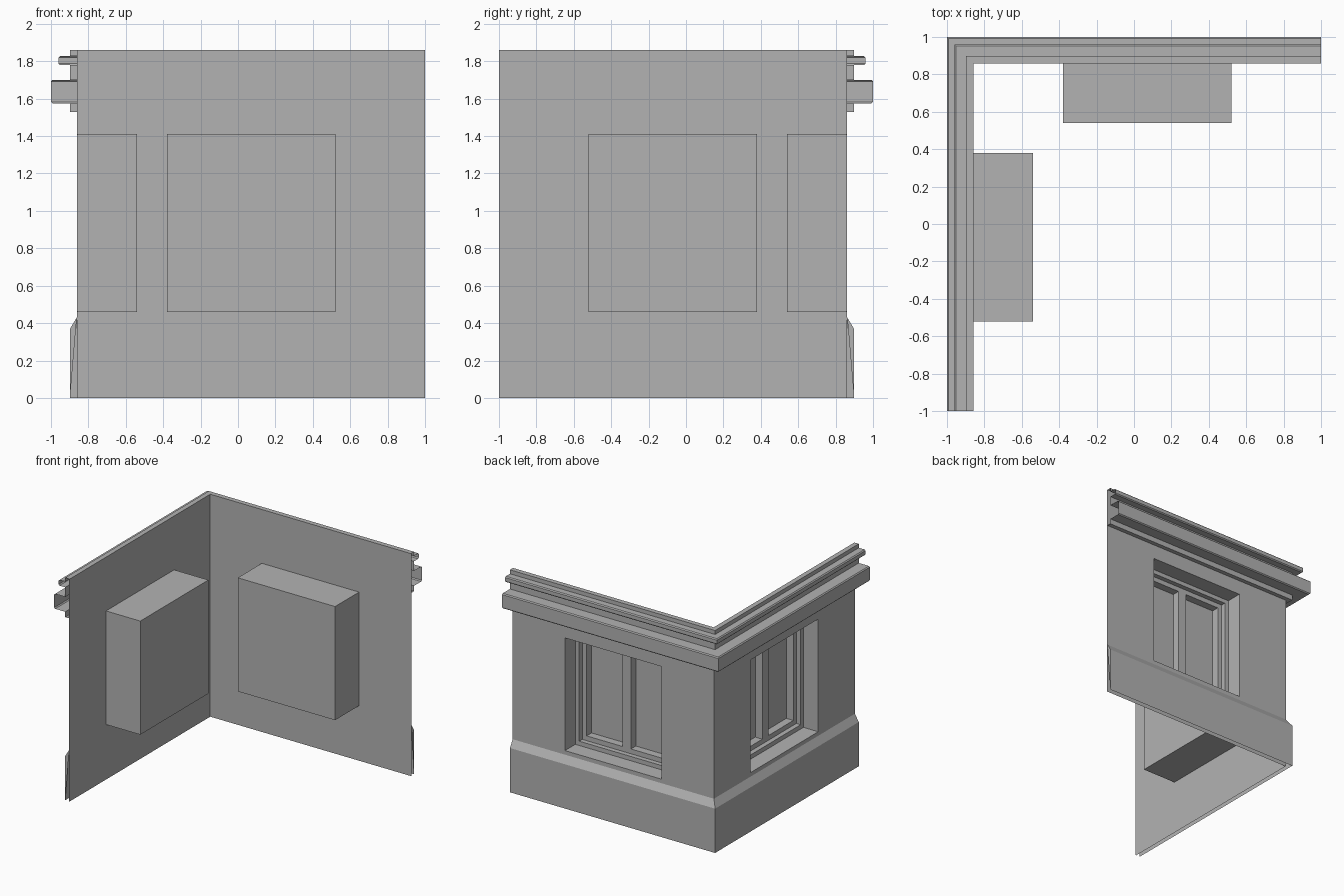
import bpy
import bmesh

old = bpy.data.objects.get("Cube")
if old:
    bpy.data.objects.remove(old, do_unlink=True)

grey = bpy.data.materials.new("plain grey")
grey.use_nodes = True
GREY = (0.45, 0.45, 0.45, 1)
grey.diffuse_color = GREY
grey.node_tree.nodes["Principled BSDF"].inputs["Base Color"].default_value = GREY

INNER, OUTER, STEP = 0.857, 0.862, 0.898
HEIGHT = 1.86


def finish(name, bm):
    mesh = bpy.data.meshes.new(name)
    bm.to_mesh(mesh)
    bm.free()
    mesh.materials.append(grey)
    obj = bpy.data.objects.new(name, mesh)
    bpy.context.collection.objects.link(obj)
    return obj


def sweep(name, profile, caps=False):
    """Run an (offset, z) profile along both walls with a mitred corner."""
    bm = bmesh.new()
    rows = [[bm.verts.new(p) for p in ((1, o, z), (-o, o, z), (-o, -1, z))]
            for o, z in profile]
    for low, high in zip(rows, rows[1:]):
        for i in range(2):
            bm.faces.new((low[i], low[i + 1], high[i + 1], high[i]))
    if caps:
        bm.faces.new([r[0] for r in rows])
        bm.faces.new([r[2] for r in reversed(rows)])
    return finish(name, bm)


def place(x, y, z, side):
    """The left wall is the back wall reflected across the corner diagonal."""
    return (-y, -x, z) if side else (x, y, z)


def nested(name, loops, side, inward=False):
    """Bridge a series of rectangles (x0, x1, z0, z1, y) and fill the last."""
    bm = bmesh.new()
    rings = [[bm.verts.new(place(x, y, z, side))
              for x, z in ((x1, z0), (x0, z0), (x0, z1), (x1, z1))]
             for x0, x1, z0, z1, y in loops]
    for a, b in zip(rings, rings[1:]):
        for i in range(4):
            j = (i + 1) % 4
            bm.faces.new((a[i], a[j], b[j], b[i]))
    bm.faces.new(rings[-1])
    if inward != bool(side):
        bmesh.ops.reverse_faces(bm, faces=bm.faces[:])
    return finish(name, bm)


def box(name, x0, x1, y0, y1, z0, z1, side):
    bm = bmesh.new()
    bmesh.ops.create_cube(bm, size=1)
    for v in bm.verts:
        x, y, z = v.co
        v.co = place(x0 + (x + 0.5) * (x1 - x0), y0 + (y + 0.5) * (y1 - y0),
                     z0 + (z + 0.5) * (z1 - z0), side)
    bmesh.ops.recalc_face_normals(bm, faces=bm.faces[:])
    return finish(name, bm)


def rect(inset, y):
    return (-0.38 + inset, 0.52 - inset, 0.46 + inset, 1.41 - inset, y)


def ledge(out, z0, z1, b=0.008):
    """Projecting moulding with slightly eased edges."""
    return [(STEP, z0), (out - b, z0), (out, z0 + b),
            (out, z1 - b), (out - b, z1), (STEP, z1)]


for side, label in enumerate(("back", "left")):
    # Outer wall face with stepped window recess and flat pane
    nested(label + "_wall_and_window", [
        (-OUTER, 1, 0, HEIGHT, OUTER),
        rect(0.004, OUTER), rect(0.004, 0.725),
        rect(0.04, 0.725), rect(0.04, 0.685),
        rect(0.08, 0.685), rect(0.08, 0.62)], side)
    # Inner wall face with the window housing
    nested(label + "_inner_wall_and_housing", [
        (-INNER, 1, 0, HEIGHT, INNER),
        rect(0, INNER), rect(0, 0.54)], side, inward=True)
    # Central window bar
    box(label + "_window_mullion", 0.03, 0.11, 0.615, 0.685, 0.54, 1.33, side)

# Sloped-top skirting
sweep("skirting", [(STEP, 0), (STEP, 0.37), (OUTER, 0.43)], caps=True)

# Stepped cornice
sweep("cornice", [(OUTER, 1.53), (STEP, 1.53)]
      + ledge(1.0, 1.575, 1.70) + ledge(0.96, 1.78, 1.827)
      + [(STEP, HEIGHT), (INNER, HEIGHT)])
